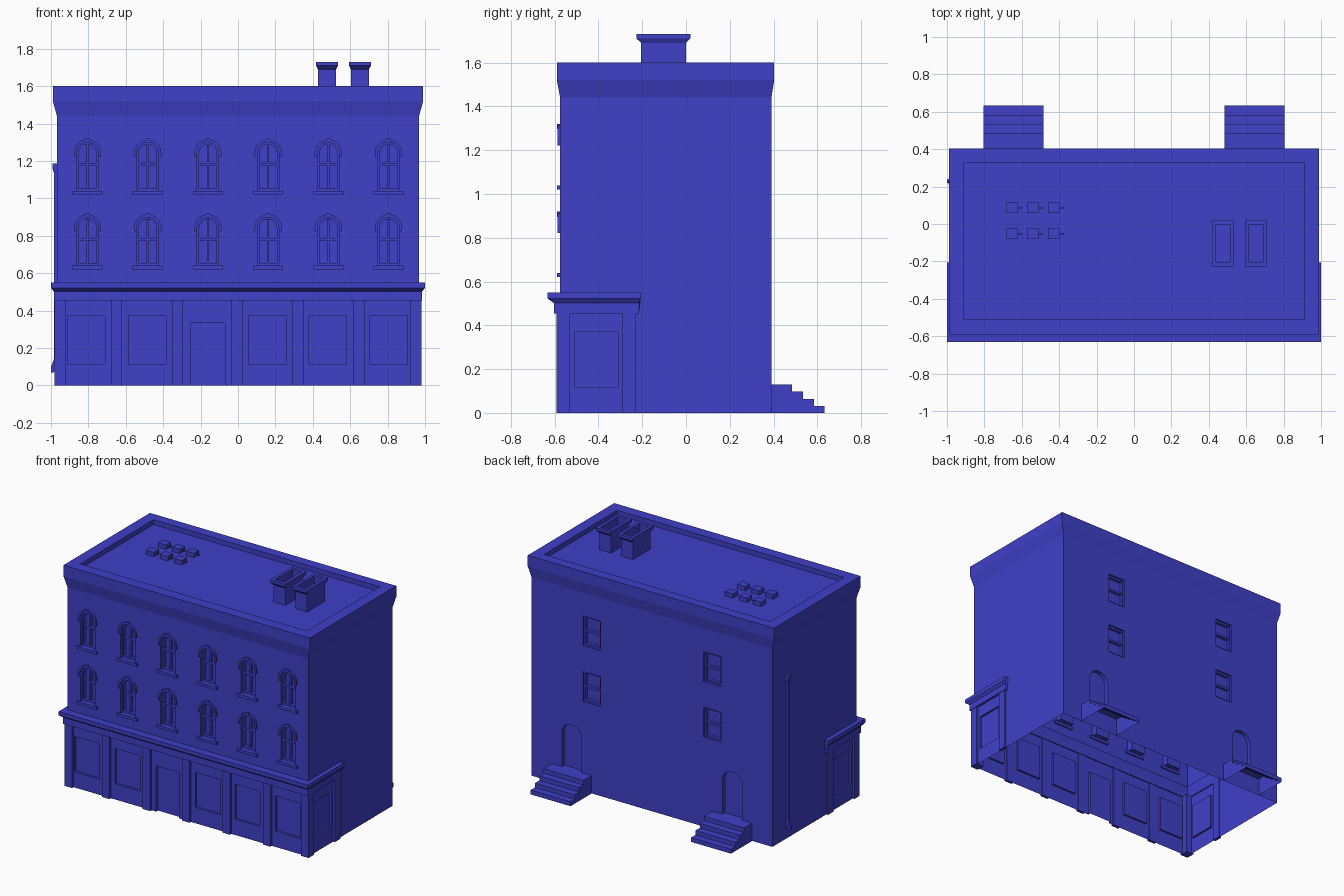
import bpy, bmesh, math

if "Cube" in bpy.data.objects:
    bpy.data.objects.remove(bpy.data.objects["Cube"])

mat = bpy.data.materials.new("blue_paint")
mat.diffuse_color = (0.05, 0.05, 0.58, 1)
mat.use_nodes = True
mat.node_tree.nodes["Principled BSDF"].inputs["Base Color"].default_value = mat.diffuse_color
parts = {}


def get(name):
    return parts.setdefault(name, bmesh.new())


def prism(name, pts, a, b, axis='y'):
    """Extrude a 2D outline (u, z) from a to b along y or x."""
    bm = get(name)
    ends = []
    for t in (a, b):
        ends.append([bm.verts.new((u, t, v) if axis == 'y' else (t, u, v)) for u, v in pts])
    n = len(pts)
    bm.faces.new(ends[0])
    bm.faces.new(ends[1][::-1])
    for i in range(n):
        j = (i + 1) % n
        bm.faces.new((ends[0][i], ends[1][i], ends[1][j], ends[0][j]))


def box(name, x0, x1, y0, y1, z0, z1):
    prism(name, [(x0, z0), (x1, z0), (x1, z1), (x0, z1)], y0, y1)


def rings(name, levels):
    """Loft a stack of rectangles given as (x0, x1, y0, y1, z)."""
    bm = get(name)
    loops = [[bm.verts.new(c) for c in ((x0, y0, z), (x1, y0, z), (x1, y1, z), (x0, y1, z))]
             for x0, x1, y0, y1, z in levels]
    for p, q in zip(loops, loops[1:]):
        for i in range(4):
            j = (i + 1) % 4
            bm.faces.new((p[i], p[j], q[j], q[i]))
    bm.faces.new(loops[0][::-1])
    bm.faces.new(loops[-1])


def arch(cx, z0, zs, r, n=10):
    arc = [(cx - r * math.cos(math.pi * i / n), zs + r * math.sin(math.pi * i / n)) for i in range(n + 1)]
    return [(cx - r, z0)] + arc + [(cx + r, z0)]


def arch_band(name, cx, z0, zs, ro, ri, y0, y1):
    prism(name, arch(cx, z0, zs, ro) + arch(cx, z0, zs, ri)[::-1], y0, y1)


def finish(name, open_bottom=False):
    bm = parts[name]
    bmesh.ops.recalc_face_normals(bm, faces=bm.faces)
    if open_bottom:
        low = [f for f in bm.faces if all(abs(v.co.z) < 1e-4 for v in f.verts)]
        bmesh.ops.delete(bm, geom=low, context='FACES')
    me = bpy.data.meshes.new(name)
    bm.to_mesh(me)
    me.materials.append(mat)
    ob = bpy.data.objects.new(name, me)
    bpy.context.collection.objects.link(ob)
    return ob


XW, YF, YB = 0.968, -0.575, 0.39

# Body with flared cornice, parapet and sunken roof
rings("body", [(-XW, XW, YF, YB, 0), (-XW, XW, YF, YB, 1.44),
               (-0.99, 0.99, -0.59, 0.403, 1.52), (-0.99, 0.99, -0.59, 0.403, 1.6),
               (-0.91, 0.91, -0.51, 0.33, 1.6), (-0.91, 0.91, -0.51, 0.33, 1.565)])

# Arched front windows: recess, sash, hood and sill
for i in range(6):
    cx = -0.805 + 0.322 * i
    for dz in (0, 0.4):
        zb, zs = 0.64 + dz, 0.842 + dz
        prism("cutters", arch(cx, zb, zs, 0.058), YF - 0.05, YF + 0.045)
        arch_band("front_sashes", cx, zb, zs, 0.058, 0.047, YF + 0.02, YF + 0.045)
        box("front_sashes", cx - 0.047, cx + 0.047, YF + 0.02, YF + 0.045, zb, zb + 0.014)
        box("front_sashes", cx - 0.006, cx + 0.006, YF + 0.025, YF + 0.045, zb + 0.014, zs + 0.046)
        box("front_sashes", cx - 0.047, cx + 0.047, YF + 0.022, YF + 0.045, zb + 0.135, zb + 0.149)
        arch_band("window_hoods", cx, 0.822 + dz, zs, 0.073, 0.058, YF - 0.012, YF + 0.005)
        prism("window_keystones", [(cx - 0.008, zs + 0.054), (cx + 0.008, zs + 0.054),
                                   (cx + 0.012, zs + 0.077), (cx - 0.012, zs + 0.077)],
              YF - 0.014, YF + 0.003)
        box("window_sills", cx - 0.08, cx + 0.08, YF - 0.015, YF + 0.01, 0.62 + dz, zb)

# Shop window panels and front door recess
for x0 in (-0.91, -0.585, 0.06, 0.38, 0.705):
    box("cutters", x0, x0 + 0.2, YF - 0.05, YF + 0.015, 0.115, 0.37)
box("cutters", -0.255, -0.07, YF - 0.05, YF + 0.02, -0.1, 0.333)
for s in (-1, 1):
    box("cutters", *sorted((s * (XW - 0.015), s * 1.05)), -0.51, -0.31, 0.115, 0.37)

# Shop front pilasters
for x in (-0.65, -0.323, -0.005, 0.32, 0.645):
    box("pilasters", x - 0.03, x + 0.03, -0.592, YF + 0.005, 0, 0.46)
for s in (-1, 1):
    xa, xb = sorted((s * 0.92, s * 0.982))
    box("pilasters", xa, xb, -0.592, -0.53, 0, 0.46)
    xa, xb = sorted((s * 0.96, s * 0.982))
    box("pilasters", xa, xb, -0.29, -0.228, 0, 0.46)

# Shop front fascia: moulding profile swept round three sides
bm = get("shop_fascia")
prof = [(0.96, -0.567, -0.215, 0.455), (0.985, -0.604, -0.215, 0.455), (0.985, -0.604, -0.215, 0.502),
        (1.0, -0.632, -0.206, 0.522), (1.0, -0.632, -0.206, 0.55), (0.96, -0.567, -0.206, 0.55)]
cols = [[bm.verts.new(c) for c in ((-x, yb, z), (-x, yf, z), (x, yf, z), (x, yb, z))] for x, yf, yb, z in prof]
for k in range(len(cols)):
    p, q = cols[k], cols[(k + 1) % len(cols)]
    for i in range(3):
        bm.faces.new((p[i], p[i + 1], q[i + 1], q[i]))
for e in (0, 3):
    bm.faces.new([c[e] for c in cols])

# Rear sash windows, arched rear doors and steps
for s in (-1, 1):
    wx, dx = s * 0.485, s * 0.645
    for z0, z1 in ((0.65, 0.867), (1.055, 1.272)):
        zm = (z0 + z1) / 2
        box("cutters", wx - 0.07, wx + 0.07, YB - 0.035, YB + 0.05, z0, z1)
        for a, b, c, d, y in ((-0.07, -0.058, z0, z1, 0.012), (0.058, 0.07, z0, z1, 0.012),
                              (-0.058, 0.058, z0, z0 + 0.014, 0.014), (-0.058, 0.058, z1 - 0.014, z1, 0.014),
                              (-0.058, 0.058, zm - 0.008, zm + 0.008, 0.014)):
            box("rear_sashes", wx + a, wx + b, YB - 0.035, YB - y, c, d)
    prism("cutters", arch(dx, 0.13, 0.378, 0.08), YB - 0.03, YB + 0.05)
    prism("rear_steps", [(YB, 0), (0.633, 0), (0.633, 0.032), (0.584, 0.032), (0.584, 0.064), (0.534, 0.064),
                         (0.534, 0.097), (0.484, 0.097), (0.484, 0.13), (YB, 0.13)],
          dx - 0.16, dx + 0.16, 'x')

# Hollow chimneys
for cx in (0.476, 0.652):
    levels = [(0.048, 0.102, 1.56), (0.048, 0.102, 1.69), (0.059, 0.123, 1.71), (0.059, 0.123, 1.73),
              (0.037, 0.1, 1.73), (0.037, 0.1, 1.6)]
    rings("chimneys", [(cx - a, cx + a, -0.103 - b, -0.103 + b, z) for a, b, z in levels])

# Roof vents with small side stubs
for x in (-0.652, -0.54, -0.427):
    for y in (0.087, -0.052):
        box("roof_vents", x - 0.032, x + 0.032, y - 0.029, y + 0.029, 1.56, 1.597)
        box("roof_vents", x + 0.032, x + 0.052, y - 0.004, y + 0.004, 1.575, 1.583)

# Drainpipe with hopper head and kicked-out foot
py = 0.228
prism("drainpipe", [(py - 0.009, 0.13), (py + 0.009, 0.13), (py + 0.009, 1.15), (py - 0.009, 1.15)],
      -0.984, -0.966, 'x')
prism("drainpipe", [(-0.984, 0.14), (-1.0, 0.1), (-1.0, 0.07), (-0.984, 0.07), (-0.966, 0.13), (-0.966, 0.14)],
      py - 0.009, py + 0.009)
rings("drainpipe", [(-0.984, -0.966, py - 0.01, py + 0.01, 1.135), (-0.992, -0.966, py - 0.016, py + 0.016, 1.16),
                    (-0.992, -0.966, py - 0.016, py + 0.016, 1.187)])

# Carve the recesses, then open the underside of the shell
body = finish("body")
cutters = finish("cutters")
cutters.hide_render = True
mod = body.modifiers.new("recesses", 'BOOLEAN')
mod.object = cutters
mod.operation = 'DIFFERENCE'
mod.solver = 'EXACT'
carved = bpy.data.meshes.new_from_object(body.evaluated_get(bpy.context.evaluated_depsgraph_get()))
body.modifiers.clear()
body.data = carved
bm = bmesh.new()
bm.from_mesh(carved)
low = [f for f in bm.faces if all(abs(v.co.z) < 1e-4 for v in f.verts)]
bmesh.ops.delete(bm, geom=low, context='FACES')
bm.to_mesh(carved)
bpy.data.objects.remove(cutters)

for name in parts:
    if name not in ("body", "cutters"):
        finish(name, open_bottom=(name == "rear_steps"))
